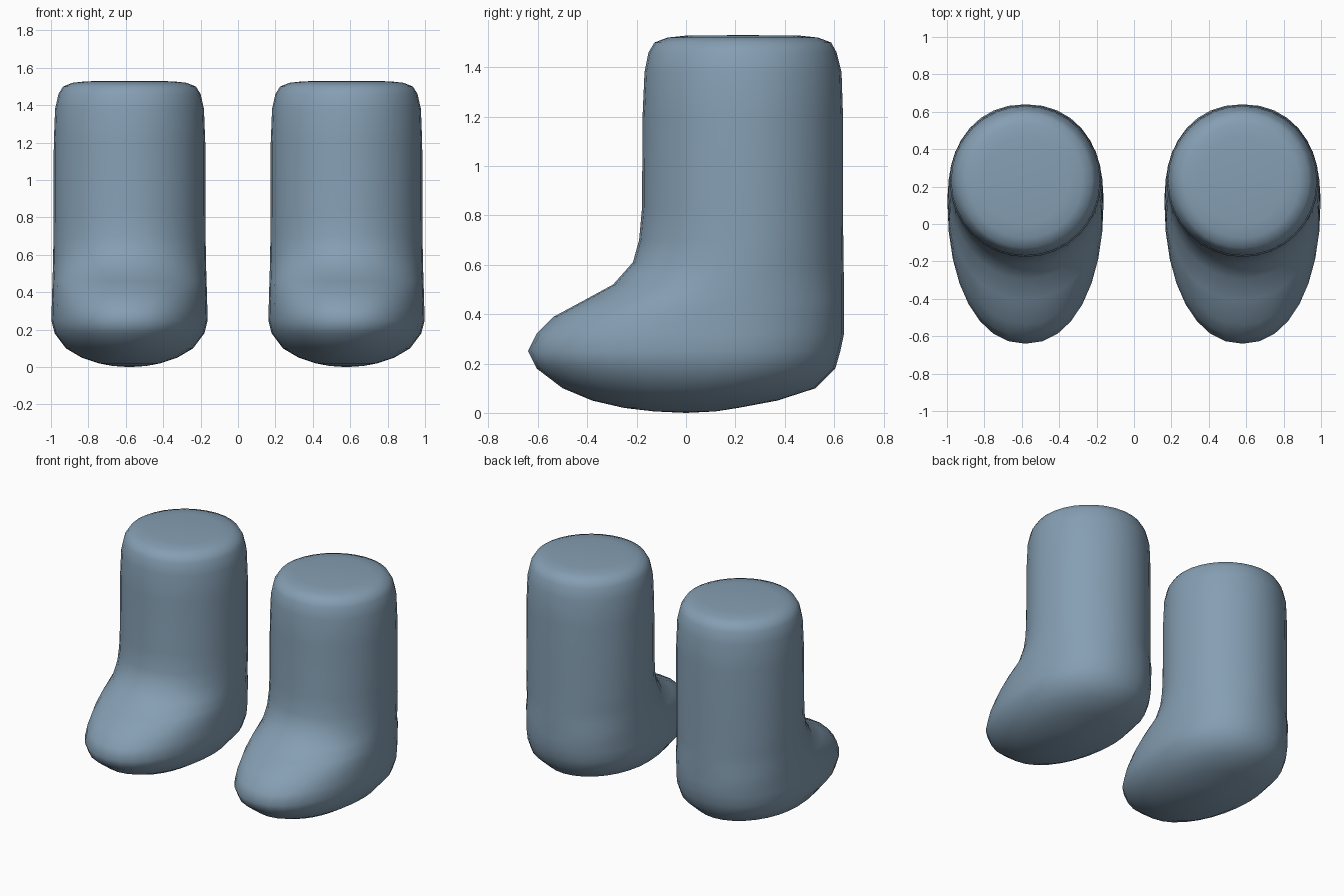
import bpy, bmesh, math

if "Cube" in bpy.data.objects:
    bpy.data.objects.remove(bpy.data.objects["Cube"])

SEGMENTS = 32
CENTRE_X = 0.58

# Horizontal rings: height, front y, back y, widest y, half width
RINGS = [
    (0.006, -0.13, 0.12, 0.00, 0.09),
    (0.02, -0.25, 0.21, 0.00, 0.165),
    (0.05, -0.38, 0.37, 0.03, 0.255),
    (0.10, -0.50, 0.525, 0.08, 0.34),
    (0.18, -0.605, 0.605, 0.11, 0.40),
    (0.25, -0.64, 0.625, 0.13, 0.418),
    (0.32, -0.605, 0.64, 0.14, 0.416),
    (0.39, -0.535, 0.64, 0.15, 0.414),
    (0.46, -0.405, 0.64, 0.17, 0.412),
    (0.52, -0.295, 0.64, 0.20, 0.41),
    (0.61, -0.215, 0.638, 0.22, 0.408),
    (0.70, -0.19, 0.637, 0.23, 0.407),
    (0.83, -0.178, 0.636, 0.23, 0.406),
    (1.20, -0.176, 0.636, 0.23, 0.405),
    (1.38, -0.168, 0.63, 0.23, 0.398),
    (1.46, -0.152, 0.61, 0.23, 0.38),
    (1.50, -0.128, 0.588, 0.23, 0.355),
    (1.52, -0.075, 0.535, 0.23, 0.305),
    (1.528, 0.00, 0.46, 0.23, 0.23),
]

leather = bpy.data.materials.new("slate_blue")
leather.diffuse_color = (0.235, 0.345, 0.45, 1)
leather.use_nodes = True
leather.node_tree.nodes["Principled BSDF"].inputs["Base Color"].default_value = leather.diffuse_color


def spow(v, p):
    return math.copysign(abs(v) ** p, v)


def make_boot(name, x):
    bm = bmesh.new()
    loops = []
    for z, front, back, mid, half in RINGS:
        loop = []
        # Fuller outline on the foot, round on the shaft
        p = 0.92 if 0.1 < z < 0.5 else 1.0
        for i in range(SEGMENTS):
            a = 2 * math.pi * i / SEGMENTS
            c, s = spow(math.cos(a), p), spow(math.sin(a), p)
            reach = back - mid if s > 0 else mid - front
            loop.append(bm.verts.new((half * c, mid + reach * s, z)))
        loops.append(loop)
    # Walls between rings
    for low, high in zip(loops, loops[1:]):
        for i in range(SEGMENTS):
            j = (i + 1) % SEGMENTS
            bm.faces.new((low[i], low[j], high[j], high[i]))
    # Closed sole and top
    for loop, y, z in ((loops[0], 0.0, 0.0), (loops[-1], 0.23, 1.53)):
        tip = bm.verts.new((0, y, z))
        for i in range(SEGMENTS):
            bm.faces.new((loop[i], loop[(i + 1) % SEGMENTS], tip))
    bmesh.ops.recalc_face_normals(bm, faces=bm.faces)
    for f in bm.faces:
        f.smooth = True
    mesh = bpy.data.meshes.new(name)
    bm.to_mesh(mesh)
    bm.free()
    mesh.materials.append(leather)
    boot = bpy.data.objects.new(name, mesh)
    boot.location.x = x
    bpy.context.collection.objects.link(boot)


make_boot("left_boot", -CENTRE_X)
make_boot("right_boot", CENTRE_X)
